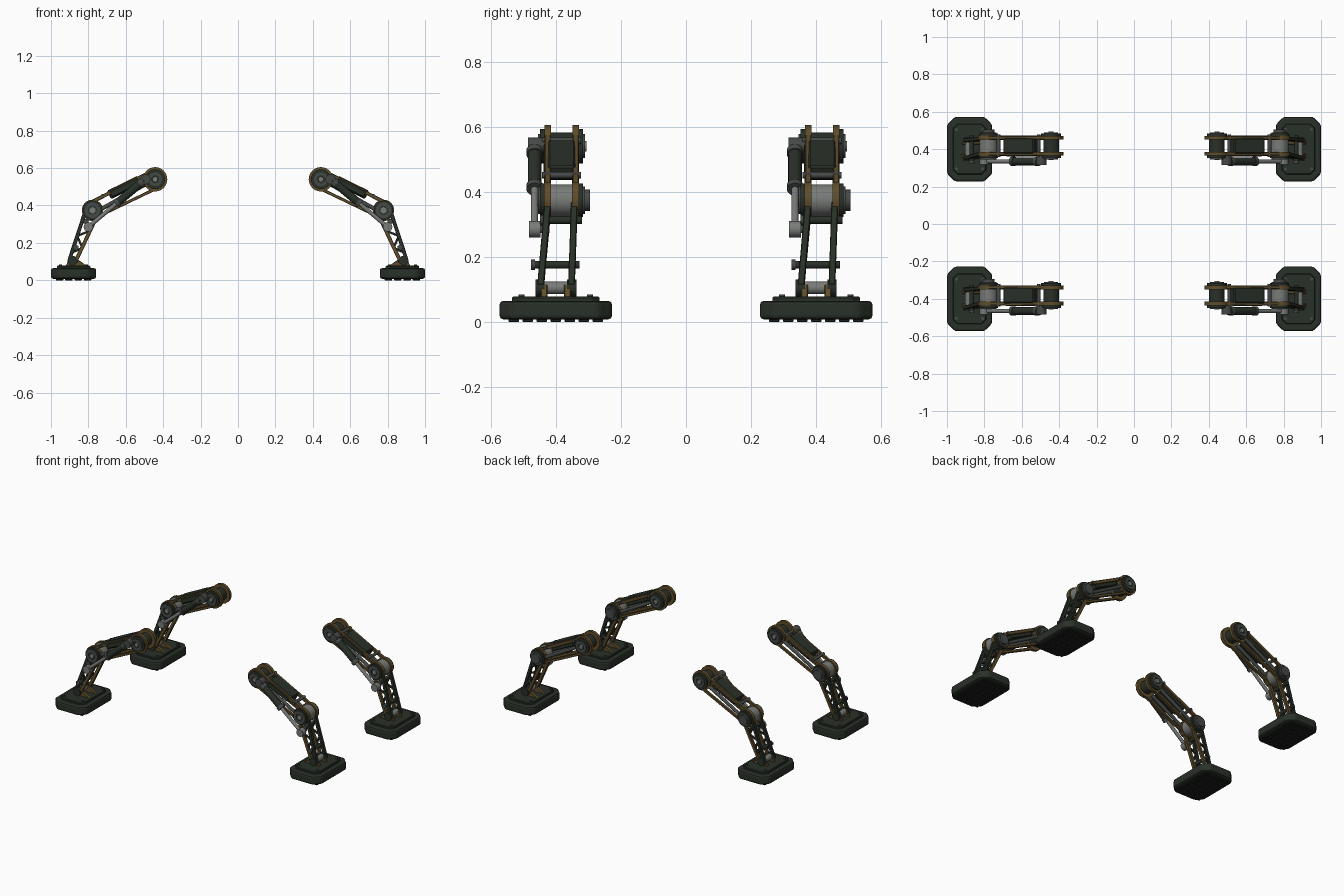
import bpy, bmesh, math
from mathutils import Vector, Matrix

old = bpy.data.objects.get("Cube")
if old:
    bpy.data.objects.remove(old, do_unlink=True)


def material(name, rgb):
    m = bpy.data.materials.new(name)
    m.use_nodes = True
    m.diffuse_color = (*rgb, 1)
    m.node_tree.nodes["Principled BSDF"].inputs["Base Color"].default_value = (*rgb, 1)
    return m


GREEN = material("dark green paint", (0.022, 0.030, 0.021))
BLACK = material("black rubber", (0.012, 0.015, 0.012))
BRONZE = material("bronze", (0.115, 0.075, 0.025))
STEEL = material("light steel", (0.19, 0.20, 0.19))
GUN = material("gunmetal", (0.06, 0.067, 0.062))

parts = []


def finish(name, bm, mat, bevel=0, segs=1):
    bmesh.ops.recalc_face_normals(bm, faces=bm.faces)
    if bevel:
        bmesh.ops.bevel(bm, geom=bm.edges[:], offset=bevel, segments=segs,
                        affect='EDGES', profile=0.5)
    me = bpy.data.meshes.new(name)
    bm.to_mesh(me)
    bm.free()
    me.materials.append(mat)
    ob = bpy.data.objects.new(name, me)
    bpy.context.collection.objects.link(ob)
    parts.append(ob)


def cyl(name, a, b, r, mat, r2=None, seg=24):
    """Cylinder or cone from a to b with sharp rims and smooth sides."""
    a, b = Vector(a), Vector(b)
    d = b - a
    bm = bmesh.new()
    rot = d.to_track_quat('Z', 'Y').to_matrix().to_4x4()
    bmesh.ops.create_cone(bm, cap_ends=True, segments=seg, radius1=r,
                          radius2=r if r2 is None else r2, depth=d.length,
                          matrix=Matrix.Translation((a + b) / 2) @ rot)
    for f in bm.faces:
        f.smooth = len(f.verts) == 4
        if not f.smooth:
            for e in f.edges:
                e.smooth = False
    finish(name, bm, mat)


def pin(name, c, y0, y1, r, mat, **kw):
    """Cylinder along y around an (x, z) centre."""
    cyl(name, (c[0], y0, c[1]), (c[0], y1, c[1]), r, mat, **kw)


def ring(name, c, y0, y1, r, hole, mat, seg=28):
    """Washer along y."""
    bm = bmesh.new()
    loops = []
    for rad, y in ((r, y0), (r, y1), (hole, y1), (hole, y0)):
        loops.append([bm.verts.new((c[0] + rad * math.cos(i * math.tau / seg), y,
                                    c[1] + rad * math.sin(i * math.tau / seg)))
                      for i in range(seg)])
    for k in range(4):
        p, q = loops[k], loops[(k + 1) % 4]
        for i in range(seg):
            j = (i + 1) % seg
            bm.faces.new((p[i], p[j], q[j], q[i]))
    finish(name, bm, mat)


def prism(name, pts, vec, mat, bevel=0, segs=1):
    """Flat outline swept along vec."""
    bm = bmesh.new()
    f = bm.faces.new([bm.verts.new(p) for p in pts])
    g = bmesh.ops.extrude_face_region(bm, geom=[f])["geom"]
    bmesh.ops.translate(bm, vec=vec, verts=[v for v in g if isinstance(v, bmesh.types.BMVert)])
    finish(name, bm, mat, bevel, segs)


def bar(name, a, b, w, t, mat, bevel=0.002):
    """Rectangular bar from a to b, w wide in the xz plane and t thick in y."""
    a, b = Vector(a), Vector(b)
    d = b - a
    n = Vector((-d.z, 0, d.x)).normalized() * w / 2
    h = Vector((0, t / 2, 0))
    prism(name, [a + n - h, a - n - h, a - n + h, a + n + h], d, mat, bevel)


def along(p, q, t, off, y):
    """Point at fraction t from p to q, moved sideways (up or outward) by off."""
    p, q = Vector(p), Vector(q)
    d = (q - p).normalized()
    c = p.lerp(q, t) + Vector((-d.y, d.x)) * off
    return (c.x, y, c.y)


def octagon(cx, hx, hy, cut, z):
    pts = [(hx, hy - cut), (hx - cut, hy), (cut - hx, hy), (-hx, hy - cut),
           (-hx, cut - hy), (cut - hx, -hy), (hx - cut, -hy), (hx, cut - hy)]
    return [(cx + x, y, z) for x, y in pts]


HIP, KNEE, ANKLE = (0.443, 0.54), (0.778, 0.374), (0.885, 0.105)
FOOT_X = 0.879
SIDES = {"front": -0.025, "back": 0.061}

# Foot: rubber sole, upper plate, tread pads and bolts
prism("foot", octagon(FOOT_X, 0.121, 0.173, 0.042, 0.008), (0, 0, 0.057), GREEN, 0.012, 2)
prism("foot_plate", octagon(FOOT_X, 0.09, 0.135, 0.025, 0.06), (0, 0, 0.018), GREEN, 0.004)
for i in range(4):
    for j in range(7):
        x, y = FOOT_X + (i - 1.5) * 0.05, (j - 3) * 0.043
        bar("tread_pad", (x - 0.02, y, 0.006), (x + 0.02, y, 0.006), 0.012, 0.032, BLACK)
for sx in (-1, 1):
    for sy in (-1, 1):
        x, y = FOOT_X + sx * 0.07, sy * 0.105
        cyl("foot_bolt", (x, y, 0.076), (x, y, 0.084), 0.009, GUN, seg=6)

# Ankle: brackets, pivot and end caps
for y in (-0.036, 0.036):
    prism("ankle_bracket", [(x, y - 0.01, z) for x, z in
          ((0.805, 0.076), (0.92, 0.076), (0.905, 0.115), (0.87, 0.12))],
          (0, 0.02, 0), BRONZE, 0.002)
pin("ankle_pivot", ANKLE, -0.05, 0.05, 0.019, STEEL)
for y in (-0.049, 0.049):
    pin("ankle_cap", ANKLE, y - 0.014, y + 0.014, 0.026, GREEN)

# Shin: paired rails, lattice struts and cross rods
for side, top, low in (("front", -0.024, -0.047), ("back", 0.057, 0.048)):
    for off, mat in ((0.034, GREEN), (-0.034, BRONZE)):
        bar(side + "_shin_rail", along(KNEE, ANKLE, 0.05, off, top),
            along(KNEE, ANKLE, 1, off * 0.5, low), 0.02, 0.02, mat)
    for k in range(4):
        t0, t1, s = 0.2 + k * 0.17, 0.37 + k * 0.17, (-1) ** k
        ya, yb = top + (low - top) * t0, top + (low - top) * t1
        bar(side + "_shin_strut", along(KNEE, ANKLE, t0, 0.027 * s, ya),
            along(KNEE, ANKLE, t1, -0.024 * s, yb), 0.012, 0.012, GREEN)
for t, y0, y1 in ((0.75, -0.072, 0.073), (0.24, -0.045, 0.08)):
    c = along(KNEE, ANKLE, t, 0.01, 0)
    pin("shin_cross_rod", (c[0], c[2]), y0, y1, 0.012, GREEN, seg=16)
    pin("shin_rod_nut", (c[0], c[2]), y0 - 0.004, y0 + 0.008, 0.016, GUN, seg=6)

# Knee: steel drum between bronze discs with layered caps
pin("knee_drum", KNEE, -0.02, 0.056, 0.049, STEEL, seg=32)
for side, y in SIDES.items():
    pin(side + "_knee_disc", KNEE, y - 0.011, y + 0.011, 0.057, BRONZE, seg=32)
for s, y in ((-1, -0.036), (1, 0.072)):
    pin("knee_cover", KNEE, y, y + s * 0.012, 0.052, GREEN, seg=32)
    ring("knee_ring", KNEE, y + s * 0.01, y + s * 0.018, 0.042, 0.024, GUN)
    pin("knee_hub", KNEE, y, y + s * 0.02, 0.018, STEEL, seg=6)
pin("knee_back_cap", KNEE, 0.08, 0.105, 0.033, GUN)

# Thigh: bronze rails, armour box and inner rods
for side, y in SIDES.items():
    for off, w in ((0.046, 0.02), (-0.047, 0.016)):
        bar(side + "_thigh_rail", along(HIP, KNEE, 0, off, y),
            along(HIP, KNEE, 1, off * 0.9, y), w, 0.018, BRONZE)
    cyl(side + "_thigh_rod", along(HIP, KNEE, 0.1, 0, y), along(HIP, KNEE, 0.9, -0.015, y),
        0.011, GUN, seg=12)
bar("thigh_box", along(HIP, KNEE, 0.2, 0.034, 0.018), along(HIP, KNEE, 0.69, 0.034, 0.018),
    0.05, 0.084, GREEN, 0.006)
bar("thigh_panel", along(HIP, KNEE, 0.22, 0.032, -0.034), along(HIP, KNEE, 0.66, 0.032, -0.034),
    0.03, 0.008, GREEN)
for t in (0.14, 0.78):
    c = along(HIP, KNEE, t, 0.045, 0)
    pin("thigh_bolt", (c[0], c[2]), -0.042, 0.078, 0.01, GUN, seg=12)

# Hip: dark drum, bronze discs, covers and hubs
pin("hip_drum", HIP, -0.02, 0.056, 0.042, GREEN, seg=32)
for side, y in SIDES.items():
    pin(side + "_hip_disc", HIP, y - 0.01, y + 0.01, 0.065, BRONZE, seg=32)
for s, y in ((-1, -0.035), (1, 0.071)):
    pin("hip_cover", HIP, y, y + s * 0.013, 0.053, GREEN, seg=32)
    ring("hip_ring", HIP, y + s * 0.01, y + s * 0.019, 0.037, 0.022, GUN)
    pin("hip_hub", HIP, y, y + s * 0.023, 0.016, STEEL, seg=6)

# Piston beside the knee: barrel, collars, rod and end fittings
PY = -0.065
TOP, END = (0.495, 0.54), (0.80, 0.285)
cyl("piston_barrel", along(TOP, END, 0.02, 0, PY), along(TOP, END, 0.5, 0, PY), 0.021, GREEN)
for t in (0.05, 0.47):
    cyl("piston_collar", along(TOP, END, t, 0, PY), along(TOP, END, t + 0.05, 0, PY), 0.025, GUN)
cyl("piston_rod", along(TOP, END, 0.5, 0, PY), along(TOP, END, 1, 0, PY), 0.011, STEEL, seg=16)
pin("piston_top_eye", TOP, PY - 0.02, -0.02, 0.027, GUN)
pin("piston_end_eye", END, PY - 0.018, PY + 0.018, 0.025, STEEL)
pin("piston_end_pin", END, PY, -0.02, 0.012, GUN, seg=16)

# Copy the leg to all four corners, mirrored across x
for label, sx, y in (("front_right", -1, -0.4), ("back_left", 1, 0.4),
                     ("back_right", -1, 0.4), ("front_left", 1, -0.4)):
    place = Matrix.Translation((0, y, 0)) @ Matrix.Diagonal((sx, 1, 1, 1))
    for ob in parts:
        if label != "front_left":
            new = ob.copy()
            new.data = ob.data.copy()
            bpy.context.collection.objects.link(new)
        else:
            new = ob
        new.name = label + "_" + ob.name.split(".")[0]
        new.data.transform(place)
        if sx < 0:
            new.data.flip_normals()
